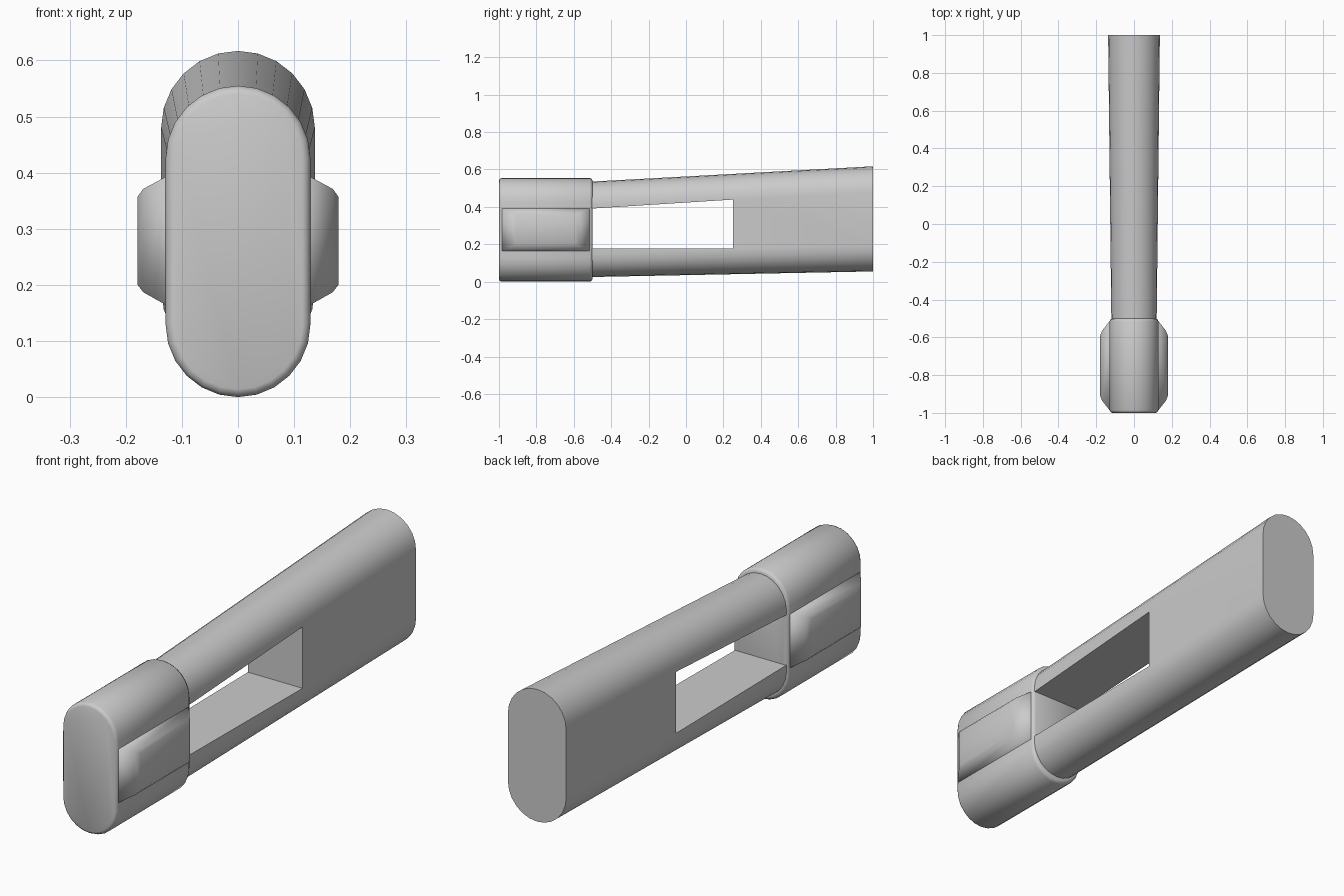
import bpy, bmesh, math

if "Cube" in bpy.data.objects:
    bpy.data.objects.remove(bpy.data.objects["Cube"])


def loft(name, rings, angle):
    """Skin matching rings of points into a closed solid with smooth shading."""
    bm = bmesh.new()
    loops = [[bm.verts.new(p) for p in ring] for ring in rings]
    for a, b in zip(loops, loops[1:]):
        for i in range(len(a)):
            j = (i + 1) % len(a)
            bm.faces.new((a[i], a[j], b[j], b[i]))
    bm.faces.new(loops[0])
    bm.faces.new(loops[-1])
    bmesh.ops.recalc_face_normals(bm, faces=bm.faces[:])
    me = bpy.data.meshes.new(name)
    bm.to_mesh(me)
    bm.free()
    ob = bpy.data.objects.new(name, me)
    bpy.context.collection.objects.link(ob)
    smooth(ob, angle)
    return ob


def smooth(ob, angle):
    bpy.ops.object.select_all(action='DESELECT')
    ob.select_set(True)
    bpy.context.view_layer.objects.active = ob
    bpy.ops.object.shade_smooth_by_angle(angle=math.radians(angle))


def stadium(y, z0, z1, r, n=12):
    """Upright pill outline at depth y."""
    pts = []
    for centre, start in ((z1 - r, 0), (z0 + r, math.pi)):
        for i in range(n + 1):
            a = start + math.pi * i / n
            pts.append((r * math.cos(a), y, centre + r * math.sin(a)))
    return pts


def yz_rect(x, y0, y1, z0, z1):
    return [(x, y0, z0), (x, y1, z0), (x, y1, z1), (x, y0, z1)]


# Head block with rounded rims
rim = ((-1, .014), (-.996, .005), (-.986, 0), (-.514, 0), (-.504, .005), (-.5, .014))
loft("head", [stadium(y, d, .555 - d, .129 - d) for y, d in rim], 60)

# Raised grip pads on both sides of the head
for side, label in ((-1, "left"), (1, "right")):
    loft("grip_pad_" + label, [
        yz_rect(side * .115, -.985, -.515, .165, .392),
        yz_rect(side * .13, -.985, -.515, .165, .392),
        yz_rect(side * .169, -.935, -.565, .187, .371),
        yz_rect(side * .179, -.91, -.59, .2, .357)], 80)

# Tapered handle
handle = loft("handle", [stadium(-.51, .025, .535, .12),
                         stadium(1, .055, .617, .137)], 40)

# Slot through the handle, its ceiling following the taper
slot = loft("slot_cutter", [
    [(x, -.6, .178), (x, .25, .178), (x, .25, .439), (x, -.6, .385)]
    for x in (-.4, .4)], 30)
slot.hide_render = True
cut = handle.modifiers.new("slot", 'BOOLEAN')
cut.operation = 'DIFFERENCE'
cut.solver = 'EXACT'
cut.object = slot
bpy.context.view_layer.objects.active = handle
bpy.ops.object.modifier_apply(modifier=cut.name)
bpy.data.objects.remove(slot)
smooth(handle, 40)
